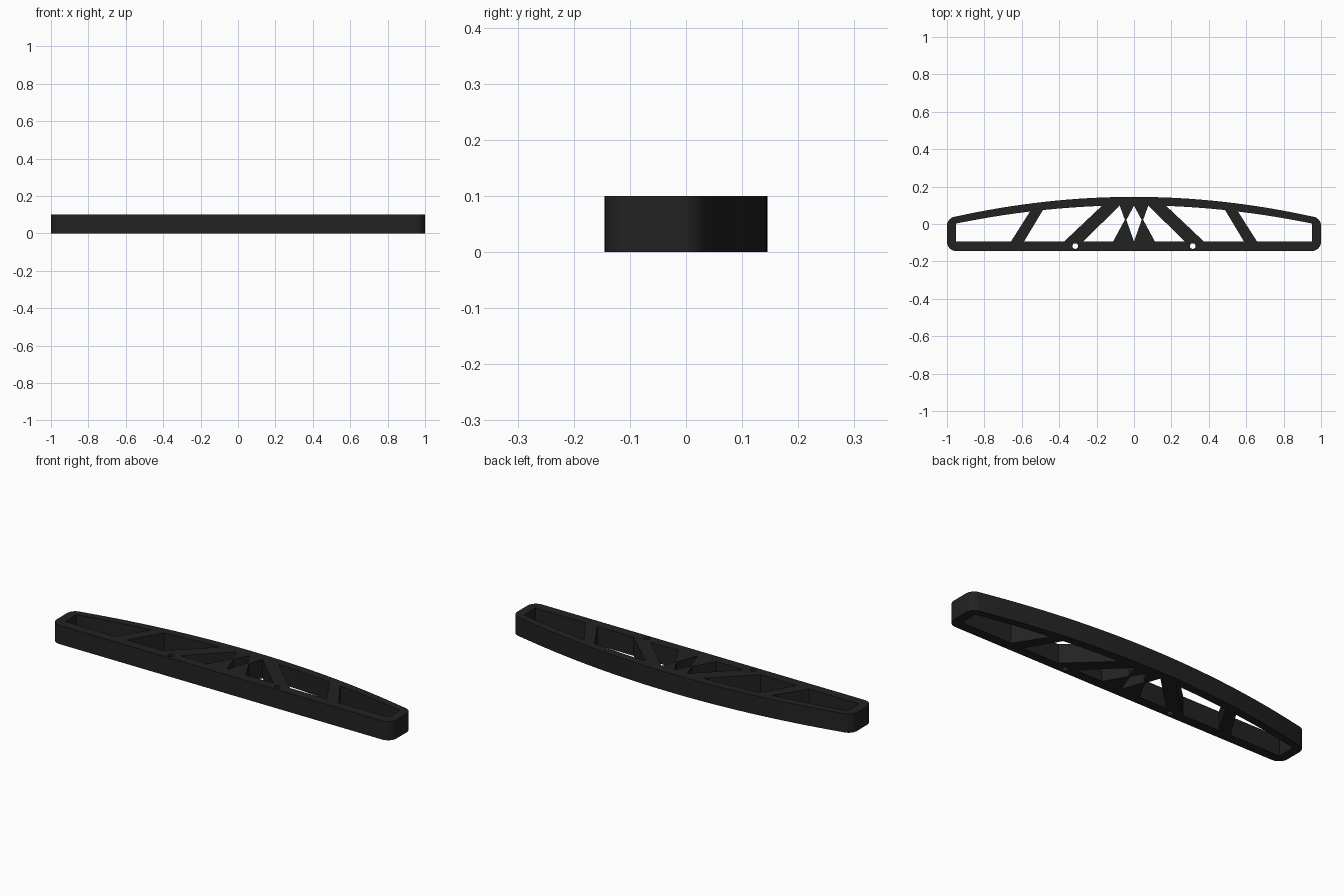
import bpy, math

if "Cube" in bpy.data.objects:
    bpy.data.objects.remove(bpy.data.objects["Cube"])

HEIGHT = 0.10
FLOOR = -0.094          # inner edge of the straight chord


def outer(x):
    return 0.145 - 0.116 * x * x


def inner(x):
    return 0.1 - 0.108 * x * x


def arch(fn, x0, x1, n):
    return [(x0 + (x1 - x0) * i / n, fn(x0 + (x1 - x0) * i / n)) for i in range(n + 1)]


def arc(cx, cy, r, a0, a1, n):
    pts = []
    for i in range(n + 1):
        a = math.radians(a0 + (a1 - a0) * i / n)
        pts.append((cx + r * math.cos(a), cy + r * math.sin(a)))
    return pts


def mirror(pts):
    return [(-x, y) for x, y in reversed(pts)]


# Outer outline: flat bottom edge, rounded ends, bowed top edge
right = arc(0.95, -0.095, 0.05, -90, 0, 8) + arc(0.95, -0.01, 0.05, 0, 76, 8)
outline = right + arch(outer, 0.93, -0.93, 48) + mirror(right)

# Openings on the left half, separated by the slanted braces
end_bay = [(-0.952, FLOOR), (-0.658, FLOOR)] + arch(inner, -0.556, -0.952, 12)
middle_bay = [(-0.588, FLOOR), (-0.374, FLOOR)] + arch(inner, -0.172, -0.487, 10)
inner_bay = [(-0.273, FLOOR), (-0.112, FLOOR), (-0.049, 0.022), (-0.076, 0.098)]
pin_hole = arc(-0.314, -0.118, 0.015, 0, 345, 23)
centre_diamond = [(0, FLOOR), (0.041, 0.022), (0, 0.098), (-0.041, 0.022)]

loops = [outline, centre_diamond]
for bay in (end_bay, middle_bay, inner_bay, pin_hole):
    loops += [bay, mirror(bay)]

# Extruded flat profile with the openings cut through
curve = bpy.data.curves.new("truss_profile", 'CURVE')
curve.dimensions = '2D'
curve.fill_mode = 'BOTH'
curve.extrude = HEIGHT / 2
for pts in loops:
    s = curve.splines.new('POLY')
    s.points.add(len(pts) - 1)
    for p, (x, y) in zip(s.points, pts):
        p.co = (x, y, 0, 1)
    s.use_cyclic_u = True

truss = bpy.data.objects.new("arched_truss", curve)
bpy.context.collection.objects.link(truss)
truss.location.z = HEIGHT / 2
bpy.context.view_layer.objects.active = truss
truss.select_set(True)
bpy.ops.object.convert(target='MESH')
truss = bpy.context.object
bpy.ops.object.mode_set(mode='EDIT')
bpy.ops.mesh.select_all(action='SELECT')
bpy.ops.mesh.remove_doubles(threshold=0.0005)
bpy.ops.mesh.normals_make_consistent(inside=False)
bpy.ops.object.mode_set(mode='OBJECT')
bpy.ops.object.shade_smooth_by_angle(angle=math.radians(30))

# Single dark finish
mat = bpy.data.materials.new("charcoal")
mat.diffuse_color = (0.016, 0.016, 0.016, 1)
mat.use_nodes = True
mat.node_tree.nodes["Principled BSDF"].inputs["Base Color"].default_value = mat.diffuse_color
truss.data.materials.clear()
truss.data.materials.append(mat)
